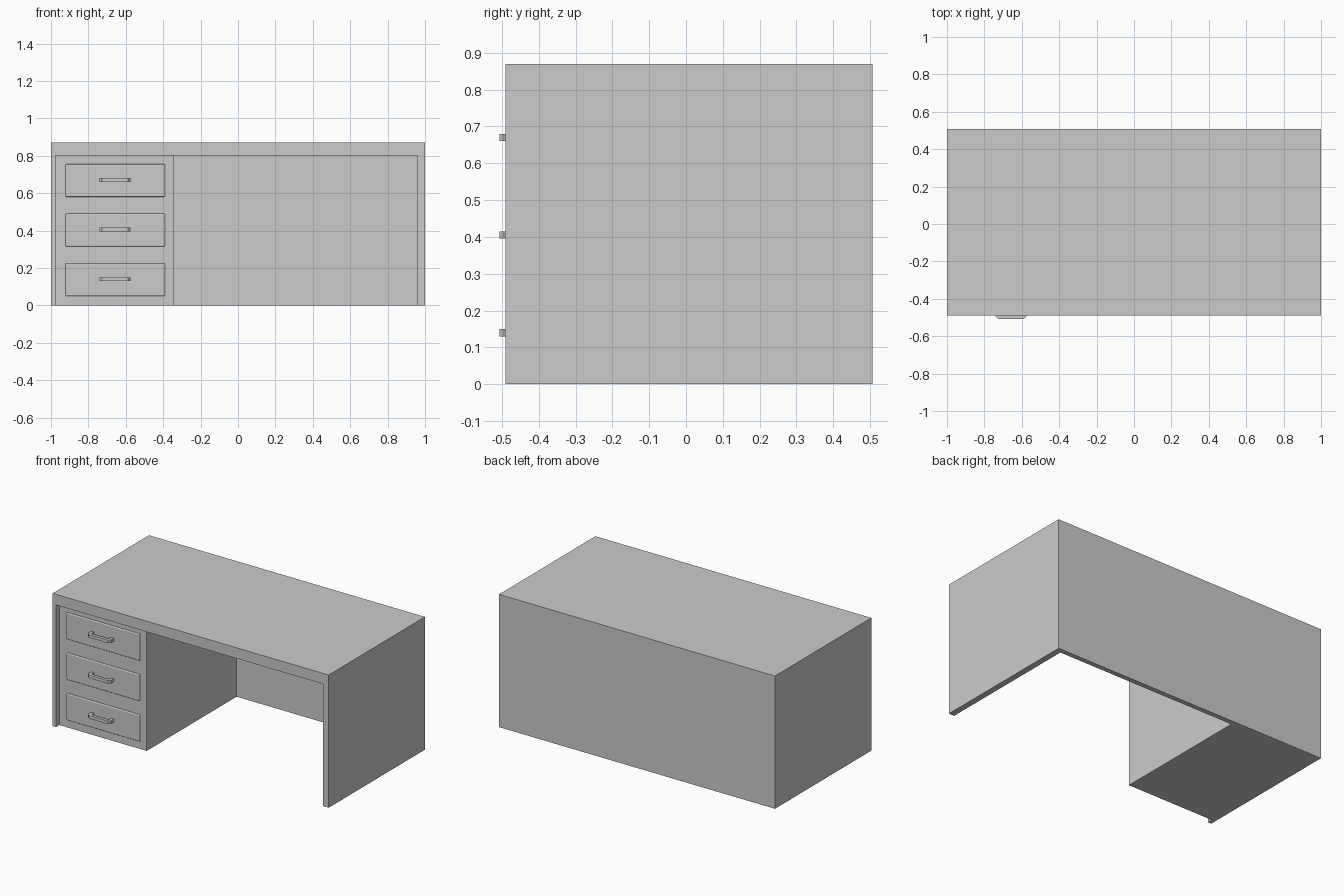
import bpy
import bmesh

cube = bpy.data.objects.get("Cube")
if cube:
    bpy.data.objects.remove(cube, do_unlink=True)

grey = bpy.data.materials.new("plain grey")
grey.use_nodes = True
COLOUR = (0.6, 0.6, 0.6, 1)
grey.diffuse_color = COLOUR
grey.node_tree.nodes["Principled BSDF"].inputs["Base Color"].default_value = COLOUR


def add_object(name, bm):
    bmesh.ops.recalc_face_normals(bm, faces=bm.faces)
    mesh = bpy.data.meshes.new(name)
    bm.to_mesh(mesh)
    bm.free()
    mesh.materials.append(grey)
    obj = bpy.data.objects.new(name, mesh)
    bpy.context.collection.objects.link(obj)
    return obj


def box(name, x, y, z):
    """Box spanning the given (low, high) ranges."""
    bm = bmesh.new()
    bmesh.ops.create_cube(bm, size=1)
    for v in bm.verts:
        v.co = [r[0] if c < 0 else r[1] for c, r in zip(v.co, (x, y, z))]
    return add_object(name, bm)


def extrude_outline(name, outline, z0, z1):
    """Prism from an outline in plan."""
    bm = bmesh.new()
    face = bm.faces.new([bm.verts.new((x, y, z0)) for x, y in outline])
    top = bmesh.ops.extrude_face_region(bm, geom=[face])["geom"]
    for v in top:
        if isinstance(v, bmesh.types.BMVert):
            v.co.z = z1
    return add_object(name, bm)


FRONT, BACK, HEIGHT, UNDER = -0.49, 0.507, 0.87, 0.8
INNER_BACK = 0.475
FACE = -0.455          # recessed front of the drawer cabinet

# Carcass
box("desktop", (-1, 1), (FRONT, BACK), (UNDER, HEIGHT))
box("right_side_panel", (-1, -0.977), (FRONT, BACK), (0, UNDER))
box("left_side_panel", (0.96, 1), (FRONT, BACK), (0, UNDER))
box("back_panel", (-0.977, 0.96), (INNER_BACK, BACK), (0, UNDER))
box("drawer_cabinet", (-0.977, -0.343), (FACE, INNER_BACK), (0, UNDER))

# Drawers, each with a rounded front and a pull handle
HX = -0.658
for number, z in enumerate((0.05, 0.315, 0.58), 1):
    drawer = box(f"drawer_front_{number}", (-0.923, -0.39),
                 (FACE - 0.008, FACE + 0.02), (z, z + 0.175))
    bevel = drawer.modifiers.new("rounded edges", "BEVEL")
    bevel.width = 0.006
    bevel.segments = 3

    # Half of the handle outline, then mirrored about its middle
    half = [(0.083, FACE), (0.083, -0.494), (0.07, -0.507)]
    inner = [(0.058, -0.487), (0.063, -0.482), (0.063, FACE)]
    outline = [(HX + x, y) for x, y in half]
    outline += [(HX - x, y) for x, y in reversed(half)]
    outline += [(HX - x, y) for x, y in reversed(inner)]
    outline += [(HX + x, y) for x, y in inner]
    extrude_outline(f"drawer_handle_{number}", outline, z + 0.08, z + 0.1)
